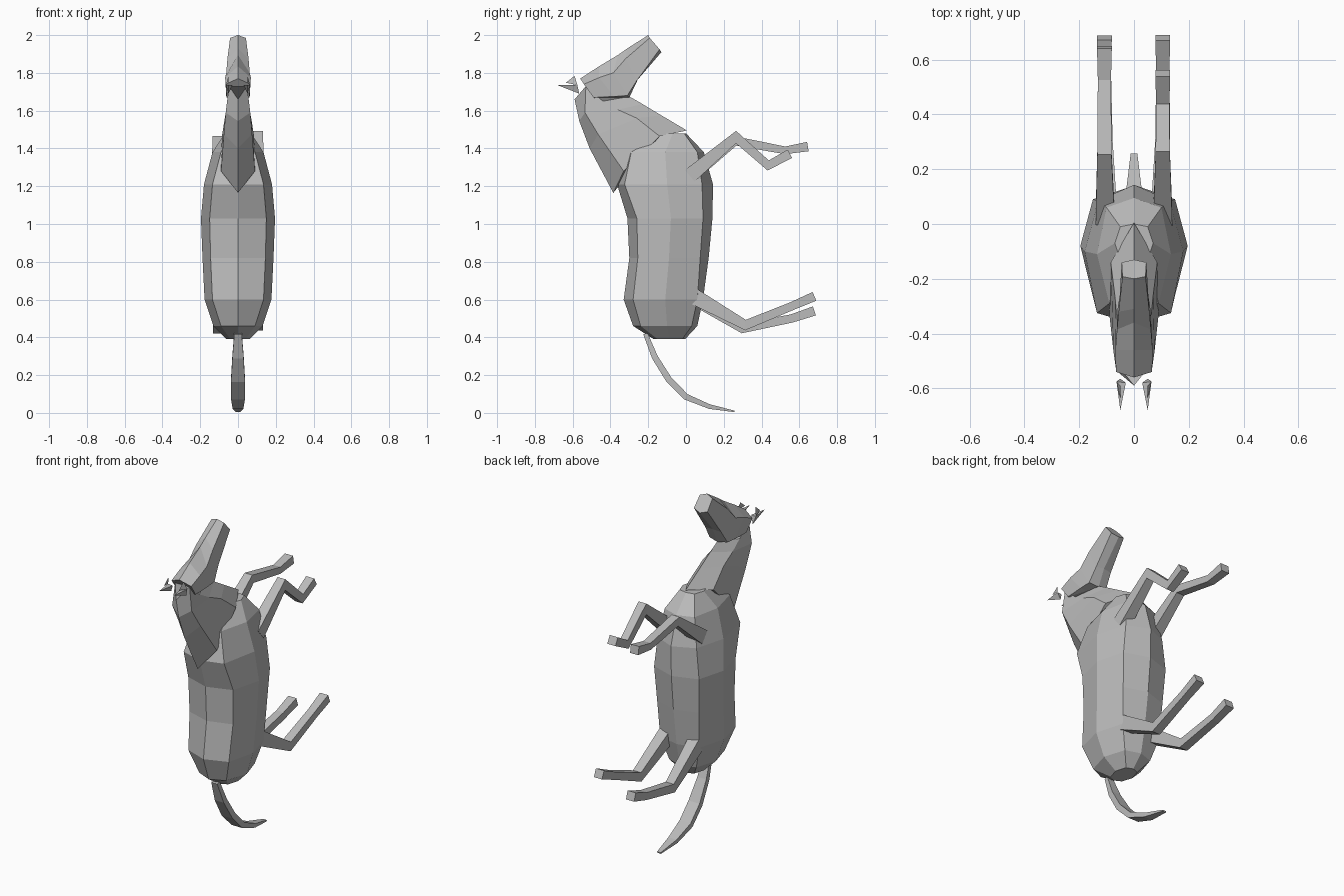
import bpy, bmesh, math
from mathutils import Vector

coat = bpy.data.materials.new("grey coat")
coat.diffuse_color = (0.5, 0.5, 0.5, 1)


def loft(name, rings):
    """Skin closed rings of equal point count and cap both ends."""
    bm = bmesh.new()
    loops = [[bm.verts.new(p) for p in ring] for ring in rings]
    n = len(loops[0])
    for a, b in zip(loops, loops[1:]):
        for i in range(n):
            j = (i + 1) % n
            bm.faces.new((a[i], a[j], b[j], b[i]))
    bm.faces.new(loops[0][::-1])
    bm.faces.new(loops[-1])
    return finish(name, bm)


def finish(name, bm):
    bmesh.ops.recalc_face_normals(bm, faces=bm.faces)
    mesh = bpy.data.meshes.new(name)
    bm.to_mesh(mesh)
    bm.free()
    mesh.materials.append(coat)
    ob = bpy.data.objects.new(name, mesh)
    bpy.context.collection.objects.link(ob)
    return ob


def mirrored(half):
    """Half ring from one centre point to the other, completed across x = 0."""
    return half + [(-x, y, z) for x, y, z in half[-2:0:-1]]


def limb(name, path):
    """Four-sided tube along (x, y, z, half width in x, half thickness)."""
    pts = [Vector(p[:3]) for p in path]
    rings = []
    for i, p in enumerate(pts):
        d0 = (p - pts[max(i - 1, 0)]).normalized()
        d1 = (pts[min(i + 1, len(pts) - 1)] - p).normalized()
        t = (d0 + d1).normalized()
        n = Vector((0, -t.z, t.y)).normalized()
        w, h = path[i][3:]
        if d0.length and d1.length:          # keep thickness through the bend
            h /= max(0.6, math.cos(d0.angle(d1) / 2))
        side = Vector((w, 0, 0))
        rings.append([p + side + n * h, p - side + n * h,
                      p - side - n * h, p + side - n * h])
    return loft(name, rings)


# Barrel: z, back y, back-side (x, y), side (x, y), belly-side (x, y), belly y
barrel = [
    (0.39, -0.17, 0.04, -0.15, 0.06, -0.085, 0.04, -0.02, -0.005),
    (0.46, -0.28, 0.09, -0.24, 0.13, -0.10, 0.09, 0.03, 0.06),
    (0.60, -0.33, 0.135, -0.28, 0.177, -0.11, 0.13, 0.06, 0.09),
    (0.82, -0.30, 0.145, -0.255, 0.188, -0.09, 0.14, 0.075, 0.12),
    (1.03, -0.31, 0.15, -0.26, 0.196, -0.08, 0.15, 0.09, 0.14),
    (1.21, -0.365, 0.135, -0.325, 0.18, -0.10, 0.13, 0.085, 0.143),
    (1.38, -0.30, 0.09, -0.29, 0.135, -0.11, 0.10, 0.06, 0.095),
    (1.48, -0.14, 0.05, -0.13, 0.07, -0.07, 0.05, -0.01, 0.0),
]
loft("body", [mirrored([(0, b, z), (x1, y1, z), (x2, y2, z), (x3, y3, z), (0, f, z)])
              for z, b, x1, y1, x2, y2, x3, y3, f in barrel])

# Neck: crest, back side, front side, throat
loft("neck", [mirrored(h) for h in (
    [(0, -.385, 1.165), (.09, -.33, 1.28), (.085, -.14, 1.465), (0, .005, 1.495)],
    [(0, -.51, 1.40), (.075, -.465, 1.475), (.07, -.26, 1.56), (0, -.13, 1.575)],
    [(0, -.565, 1.545), (.065, -.535, 1.59), (.06, -.36, 1.605), (0, -.23, 1.635)],
    [(0, -.59, 1.66), (.048, -.53, 1.73), (.05, -.44, 1.65), (0, -.30, 1.675)])])

# Head: nose ridge, brow side, jaw side, chin
loft("head", [mirrored(h) for h in (
    [(0, -.56, 1.77), (.066, -.54, 1.74), (.06, -.49, 1.67), (0, -.47, 1.655)],
    [(0, -.46, 1.835), (.068, -.46, 1.775), (.062, -.38, 1.675), (0, -.37, 1.665)],
    [(0, -.36, 1.895), (.062, -.385, 1.80), (.06, -.31, 1.68), (0, -.30, 1.67)],
    [(0, -.31, 1.93), (.056, -.32, 1.875), (.052, -.26, 1.76), (0, -.255, 1.765)],
    [(0, -.20, 2.0), (.042, -.192, 1.985), (.045, -.14, 1.925), (0, -.13, 1.91)])])

# Ears: pointed shell with a raised inner tip
for side, s in (("left", -1), ("right", 1)):
    bm = bmesh.new()
    tip, base, inner, outer, crown = [bm.verts.new((s * x, y, z)) for x, y, z in (
        (.05, -.68, 1.735), (.05, -.565, 1.69), (.03, -.58, 1.735),
        (.064, -.575, 1.735), (.05, -.59, 1.785))]
    for f in ((tip, base, inner), (tip, outer, base), (tip, inner, outer),
              (base, outer, inner)):
        bm.faces.new(f)
    ridge = bm.verts.new((s * .05, -.635, 1.748))
    bm.faces.new((crown, ridge, outer))
    finish(side + "_ear", bm)

# Front legs: one tucked, one reaching
limb("right_front_leg", [
    (.105, .02, 1.255, .035, .04), (.105, .265, 1.46, .026, .025),
    (.105, .435, 1.31, .024, .022), (.105, .55, 1.372, .027, .025)])
limb("left_front_leg", [
    (-.105, .02, 1.255, .035, .04), (-.108, .26, 1.44, .026, .024),
    (-.108, .525, 1.39, .024, .02), (-.108, .645, 1.41, .027, .025)])

# Hind legs
limb("right_hind_leg", [
    (.095, .0, .64, .035, .045), (.105, .315, .465, .027, .025),
    (.105, .56, .565, .024, .022), (.105, .68, .617, .027, .025)])
limb("left_hind_leg", [
    (-.095, .0, .64, .035, .045), (-.105, .30, .448, .027, .025),
    (-.108, .56, .50, .024, .022), (-.108, .68, .54, .027, .025)])

# Tail
limb("tail", [
    (0, -.215, .42, .02, .012), (0, -.165, .295, .03, .016),
    (0, -.09, .175, .037, .017), (0, .0, .085, .037, .016),
    (0, .125, .033, .028, .012), (0, .257, .008, .012, .004)])
